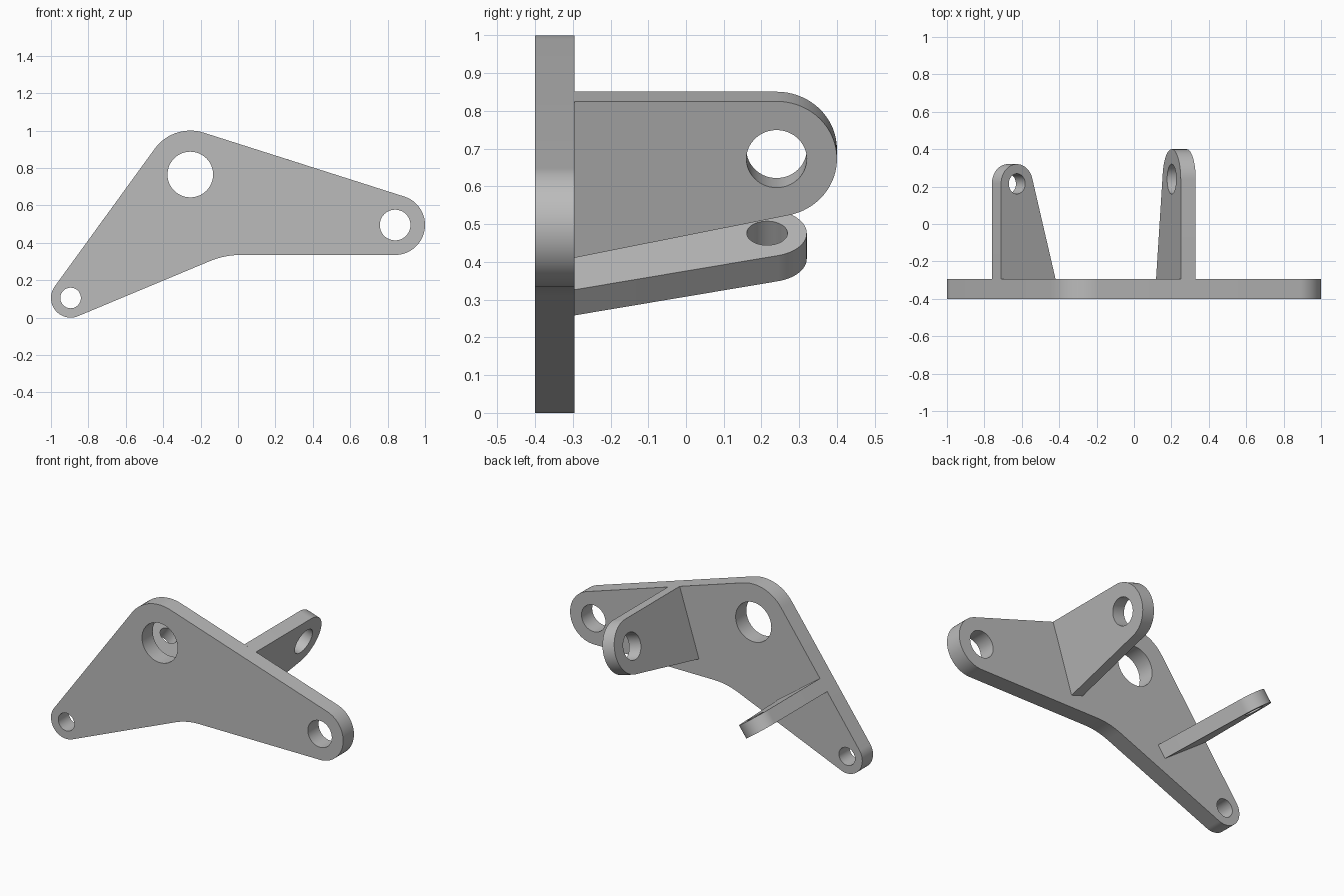
import bpy, bmesh
from math import acos, atan2, cos, sin, pi, radians, ceil
from mathutils import Vector, Matrix

cube = bpy.data.objects.get("Cube")
if cube:
    bpy.data.objects.remove(cube, do_unlink=True)

grey = bpy.data.materials.new("plain grey")
grey.use_nodes = True
colour = (0.5, 0.5, 0.5, 1)
grey.diffuse_color = colour
grey.node_tree.nodes["Principled BSDF"].inputs["Base Color"].default_value = colour


def belt(circles):
    """Counter-clockwise outline around (x, y, r); negative r is a concave fillet, zero a corner."""
    normals = []
    for i, (x, y, r) in enumerate(circles):
        x2, y2, r2 = circles[(i + 1) % len(circles)]
        d = Vector((x2 - x, y2 - y))
        normals.append(atan2(d.y, d.x) - acos((r - r2) / d.length))
    points = []
    for i, (x, y, r) in enumerate(circles):
        start = normals[i - 1]
        sweep = (normals[i] - start + pi) % (2 * pi) - pi
        steps = ceil(abs(sweep) / radians(5)) if r else 0
        for k in range(steps + 1):
            a = start + sweep * k / max(steps, 1)
            points.append((x + r * cos(a), y + r * sin(a)))
    return points


def ring(x, y, r, n=64):
    return [(x + r * cos(2 * pi * k / n), y + r * sin(2 * pi * k / n)) for k in range(n)]


def make_part(name, loops, thickness, origin, u, v, w):
    """Fill an outline with holes, give it thickness along w, and place it on axes u, v, w."""
    bm = bmesh.new()
    edges = []
    for loop in loops:
        verts = [bm.verts.new((a, b, 0)) for a, b in loop]
        edges += [bm.edges.new((verts[i - 1], verts[i])) for i in range(len(verts))]
    bmesh.ops.triangle_fill(bm, edges=edges, use_beauty=True, use_dissolve=False)
    out = bmesh.ops.extrude_face_region(bm, geom=bm.faces[:], use_keep_orig=True)
    moved = [g for g in out["geom"] if isinstance(g, bmesh.types.BMVert)]
    bmesh.ops.translate(bm, verts=moved, vec=(0, 0, thickness))
    axes = Matrix((u, v, w)).transposed().to_4x4()
    bm.transform(Matrix.Translation(origin) @ axes)
    bmesh.ops.recalc_face_normals(bm, faces=bm.faces)
    mesh = bpy.data.meshes.new(name)
    bm.to_mesh(mesh)
    bm.free()
    mesh.materials.append(grey)
    mesh.polygons.foreach_set("use_smooth", [True] * len(mesh.polygons))
    mesh.set_sharp_from_angle(angle=radians(30))
    obj = bpy.data.objects.new(name, mesh)
    bpy.context.collection.objects.link(obj)


FRONT, BACK = -0.4, -0.295

# Main plate: three rounded bosses, with a concave fillet on the lower edge
small, large, side = (-0.895, 0.105), (-0.255, 0.765), (0.84, 0.495)
plate = belt([(*small, 0.105), (0.013, -0.085, -0.42), (*side, 0.16), (*large, 0.235)])
make_part("main_plate",
          [plate, ring(*small, 0.055), ring(*large, 0.122), ring(*side, 0.082)],
          BACK - FRONT, (0, FRONT, 0), (1, 0, 0), (0, 0, 1), (0, 1, 0))


def make_lug(name, x, z, angle, depth, reach, radius, hole):
    """Lug standing behind the plate, its top flush with the sloping plate edge."""
    a = radians(angle)
    outline = belt([(BACK, 0, 0), (BACK, -depth, 0), (reach, -radius, radius)])
    make_part(name, [outline, ring(reach, -radius, hole)], 0.084, (x, 0, z),
              (0, 1, 0), (-sin(a), 0, cos(a)), (cos(a), 0, sin(a)))


# Rear lugs, square to the two upper edges of the plate
make_lug("left_lug", 0.25, 0.851, -17.66, 0.435, 0.24, 0.16, 0.08)
make_lug("right_lug", -0.76, 0.470, 54.0, 0.36, 0.215, 0.105, 0.054)
